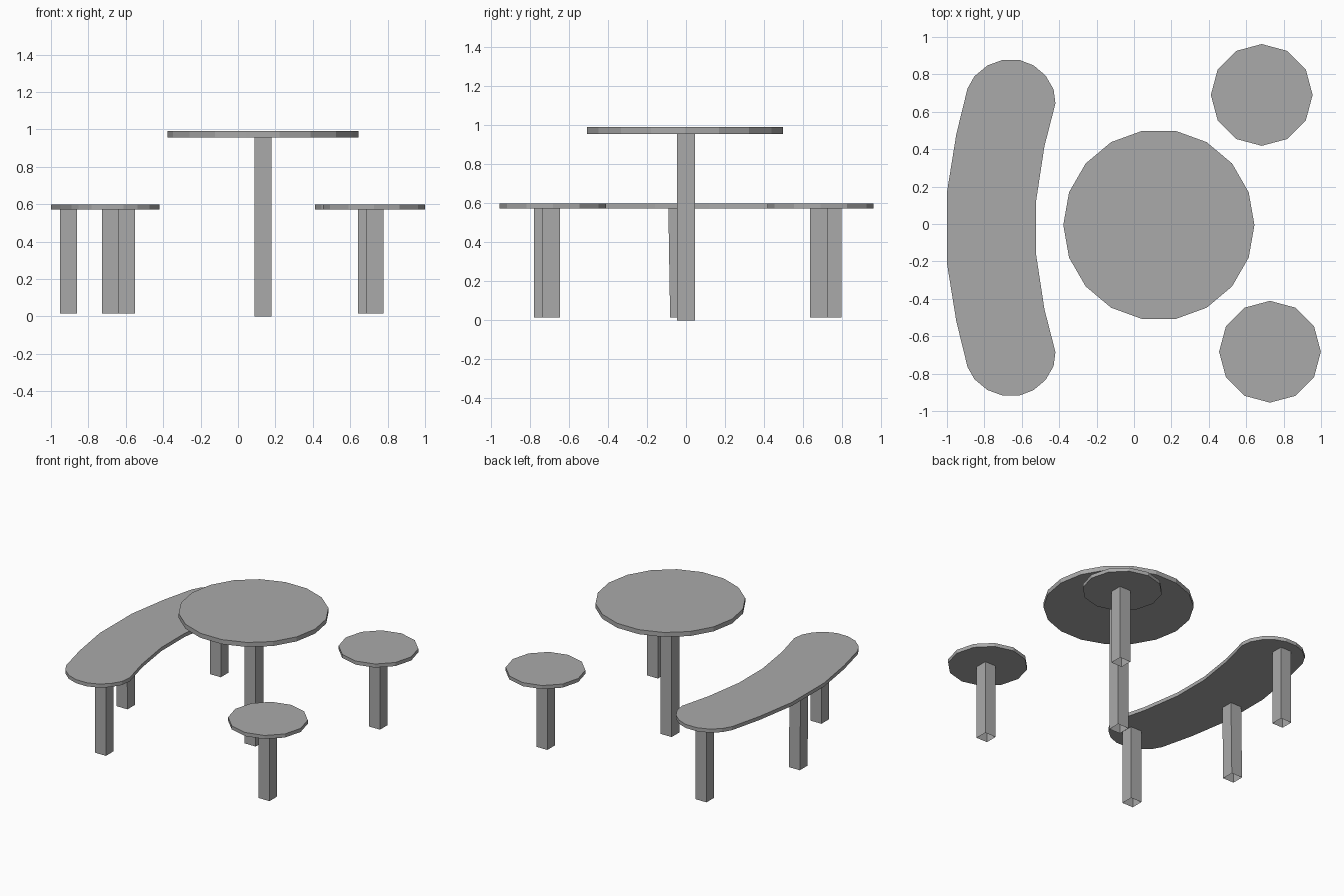
import bpy, bmesh, math

cube = bpy.data.objects.get("Cube")
if cube:
    bpy.data.objects.remove(cube, do_unlink=True)

grey = bpy.data.materials.new("plain grey")
grey.use_nodes = True
grey.diffuse_color = (0.4, 0.4, 0.4, 1)
grey.node_tree.nodes["Principled BSDF"].inputs["Base Color"].default_value = (0.4, 0.4, 0.4, 1)


def prism(name, outline, bottom, top, capped=True):
    """Extrude a flat outline upwards, as a slab or an open tube."""
    bm = bmesh.new()
    low = [bm.verts.new((x, y, bottom)) for x, y in outline]
    high = [bm.verts.new((x, y, top)) for x, y in outline]
    count = len(outline)
    for i in range(count):
        j = (i + 1) % count
        bm.faces.new((low[i], low[j], high[j], high[i]))
    if capped:
        bm.faces.new(high)
        bm.faces.new(low[::-1])
    bmesh.ops.recalc_face_normals(bm, faces=bm.faces)
    mesh = bpy.data.meshes.new(name)
    bm.to_mesh(mesh)
    bm.free()
    mesh.materials.append(grey)
    obj = bpy.data.objects.new(name, mesh)
    bpy.context.collection.objects.link(obj)
    return obj


def disc(name, x, y, radius, sides, bottom, top):
    step = 2 * math.pi / sides
    outline = [(x + radius * math.cos(i * step), y + radius * math.sin(i * step))
               for i in range(sides)]
    return prism(name, outline, bottom, top)


def leg(name, x, y, bottom, top):
    # Square hollow post, open underneath
    h = 0.0455
    outline = [(x - h, y - h), (x + h, y - h), (x + h, y + h), (x - h, y + h)]
    return prism(name, outline, bottom, top, capped=False)


SEAT_LOW, SEAT_TOP, FOOT = 0.573, 0.6, 0.015

# Table
disc("table_top", 0.133, -0.005, 0.511, 18, 0.957, 0.991)
leg("table_leg", 0.133, 0, 0, 0.957)

# Stools
for side, x, y in (("back", 0.683, 0.69), ("front", 0.727, -0.683)):
    disc(side + "_stool_seat", x, y, 0.272, 12, SEAT_LOW, SEAT_TOP)
    leg(side + "_stool_leg", x + 0.005, y - 0.009, FOOT, SEAT_LOW)

# Curved bench, its half outline mirrored front to back
half = [(-1, 0.19), (-0.95, 0.50), (-0.89, 0.745), (-0.853, 0.81), (-0.783, 0.868),
        (-0.703, 0.897), (-0.612, 0.897), (-0.537, 0.868), (-0.473, 0.814),
        (-0.43, 0.74), (-0.42, 0.665), (-0.479, 0.435), (-0.524, 0.14)]
mid = -0.02
outline = [(x, mid + y) for x, y in half] + [(x, mid - y) for x, y in reversed(half)]
prism("bench_seat", outline, SEAT_LOW, SEAT_TOP)

# Bench legs
leg("bench_back_leg", -0.682, 0.751, FOOT, SEAT_LOW)
leg("bench_front_leg", -0.597, -0.733, FOOT, SEAT_LOW)
middle = leg("bench_middle_leg", -0.906, -0.04, FOOT, SEAT_LOW)
for v in middle.data.vertices:
    # Slight lean of the middle leg
    v.co.y += 0.004 if v.co.z < 0.3 else -0.005
